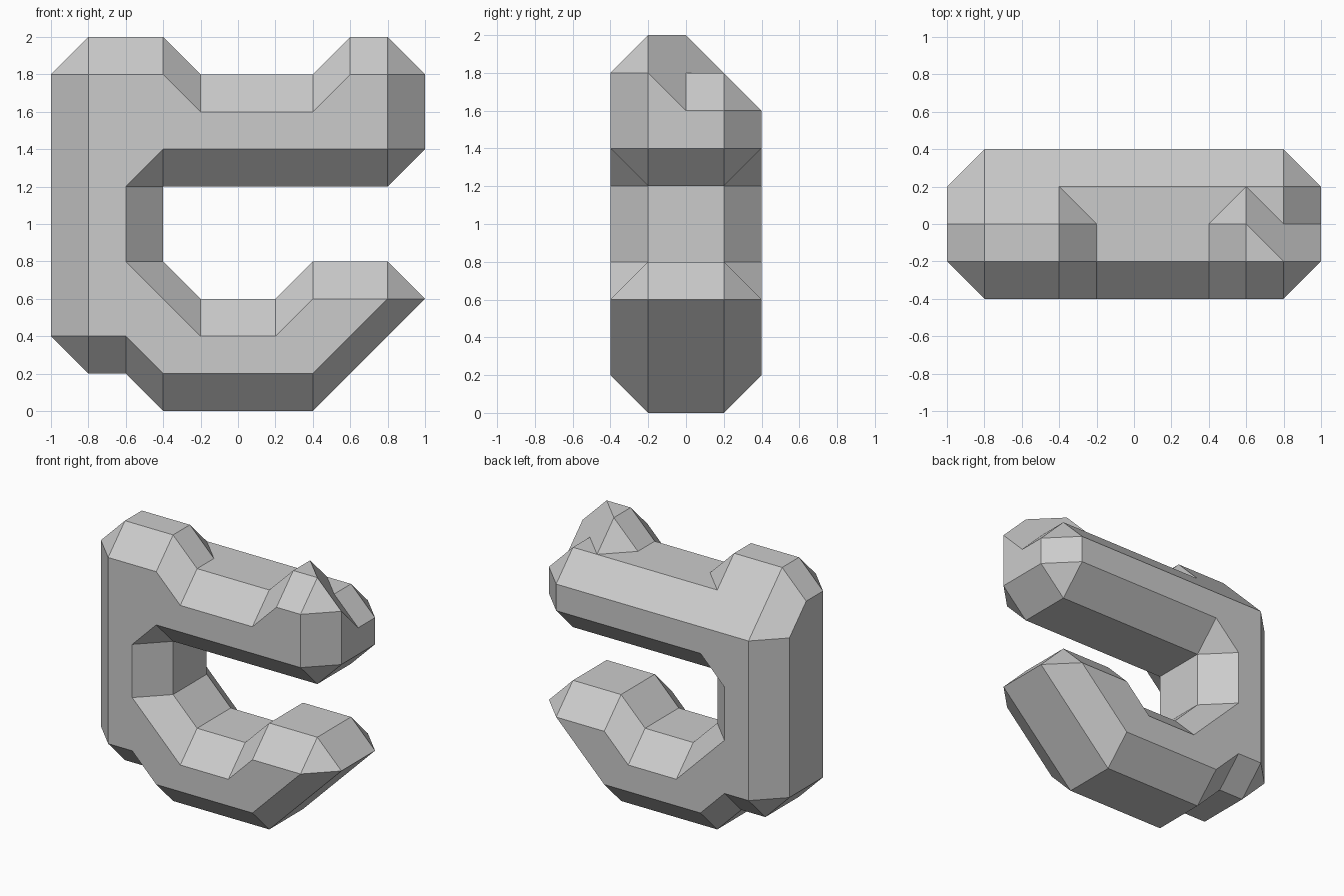
import bpy
import bmesh

cube = bpy.data.objects.get("Cube")
if cube:
    bpy.data.objects.remove(cube, do_unlink=True)

UNIT = 0.2  # one grid step of the blocky form

# Lower outline: (flat side x, z), (outer rim x, z); alike at front and back
lower = [
    # upper arm end and underside
    ((4, 7), (5, 7)), ((4, 7), (4, 6)), ((-2, 7), (-2, 6)),
    # inside of the hook
    ((-3, 6), (-2, 6)), ((-3, 4), (-2, 4)), ((-1, 2), (-1, 3)), ((1, 2), (1, 3)),
    # pointed tip
    ((2, 3), (2, 4)), ((4, 3), (4, 4)), ((4, 3), (5, 3)),
    # underside and heel
    ((2, 1), (2, 0)), ((-2, 1), (-2, 0)), ((-3, 2), (-3, 1)),
    ((-4, 2), (-4, 1)), ((-4, 2), (-5, 2)),
]

# Top outline with two bumps: one row per depth, left to right
top = [
    [(-4, 9), (-4, 9), (-2, 9), (-1, 8), (2, 8), (3, 9)] + [(4, 9)] * 4,
    [(-5, 9), (-4, 10), (-2, 10), (-1, 9), (2, 9), (3, 10)] + [(4, 10)] * 3 + [(5, 9)],
    [(-5, 9), (-4, 10), (-2, 10), (-1, 9), (2, 9), (3, 10), (3, 10), (4, 9), (4, 9), (5, 8)],
    [(-5, 8), (-4, 9), (-2, 9), (-2, 9)] + [(3, 9)] * 4 + [(4, 9), (5, 8)],
    [(-4, 8), (-4, 8), (-2, 8), (-2, 8)] + [(3, 8)] * 4 + [(4, 8), (4, 8)],
]


def loft(name, sections, material):
    """Skin (depth, outline) sections, cap both ends, merge collapsed points."""
    bm = bmesh.new()
    rings = [[bm.verts.new((x * UNIT, y * UNIT, z * UNIT)) for x, z in outline]
             for y, outline in sections]
    for a, b in zip(rings, rings[1:]):
        for i in range(len(a)):
            bm.faces.new((a[i - 1], a[i], b[i], b[i - 1]))
    bm.faces.new(rings[0])
    bm.faces.new(rings[-1])
    bmesh.ops.remove_doubles(bm, verts=bm.verts[:], dist=0.001)
    bmesh.ops.recalc_face_normals(bm, faces=bm.faces[:])
    bmesh.ops.dissolve_limit(bm, angle_limit=0.01, verts=bm.verts[:], edges=bm.edges[:])
    mesh = bpy.data.meshes.new(name)
    bm.to_mesh(mesh)
    bm.free()
    mesh.materials.append(material)
    obj = bpy.data.objects.new(name, mesh)
    bpy.context.collection.objects.link(obj)
    return obj


def make_material(name, color):
    mat = bpy.data.materials.new(name)
    mat.use_nodes = True
    mat.diffuse_color = color
    mat.node_tree.nodes["Principled BSDF"].inputs["Base Color"].default_value = color
    return mat


grey = make_material("plain grey", (0.6, 0.6, 0.6, 1))

# Hooked body: flat sides at the two outer depths, full outline between
sections = []
for y, row in zip(range(-2, 3), top):
    side = 0 if abs(y) == 2 else 1
    sections.append((y, row + [pair[side] for pair in lower]))
loft("hooked_body", sections, grey)
